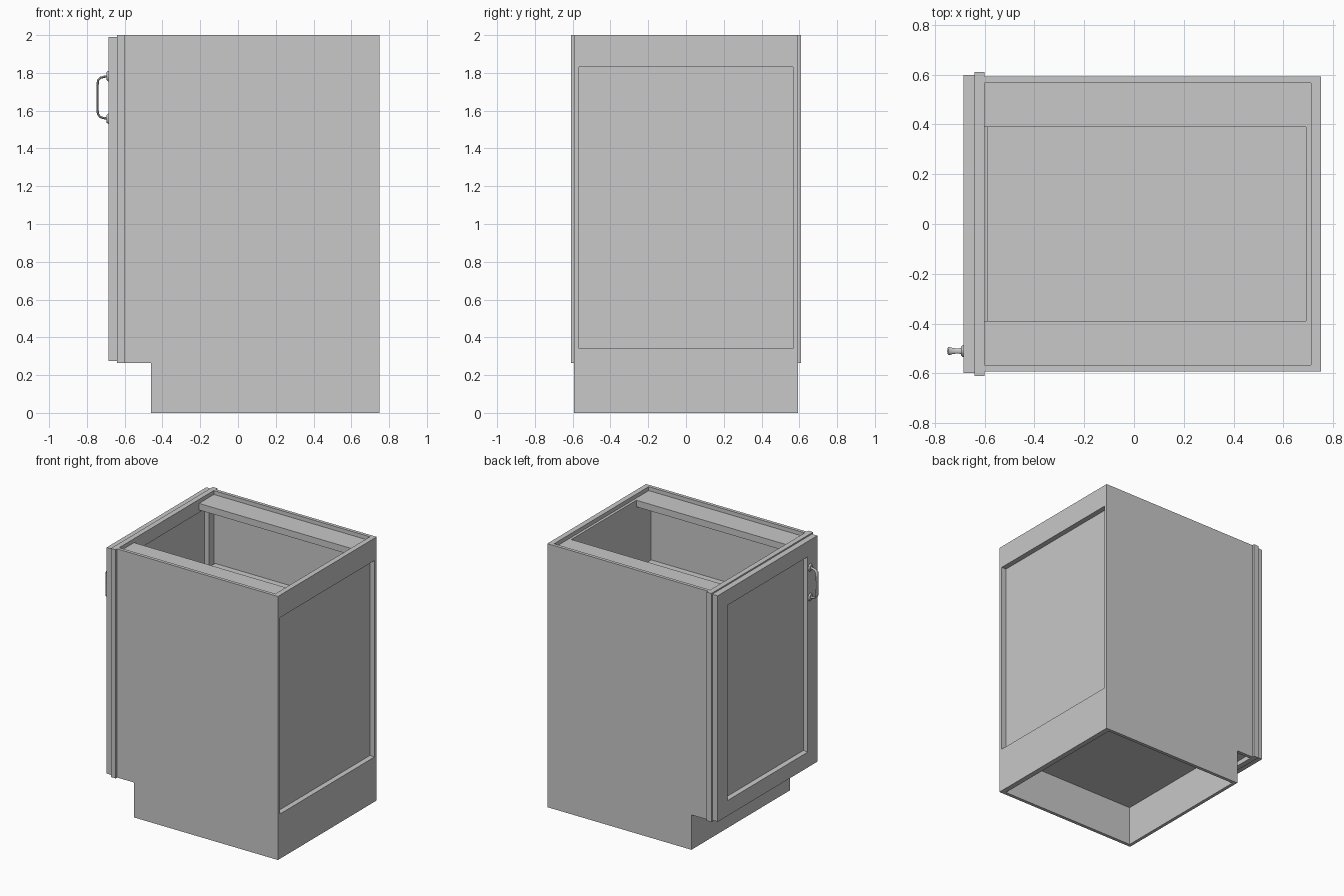
import bpy, bmesh, math
from mathutils import Vector

cube = bpy.data.objects.get("Cube")
if cube:
    bpy.data.objects.remove(cube, do_unlink=True)

GREY = (0.58, 0.58, 0.58, 1.0)
paint = bpy.data.materials.new("cabinet_grey")
paint.diffuse_color = GREY
paint.use_nodes = True
paint.node_tree.nodes["Principled BSDF"].inputs["Base Color"].default_value = GREY


def finish(name, bm):
    bmesh.ops.recalc_face_normals(bm, faces=bm.faces)
    mesh = bpy.data.meshes.new(name)
    bm.to_mesh(mesh)
    bm.free()
    mesh.materials.append(paint)
    obj = bpy.data.objects.new(name, mesh)
    bpy.context.collection.objects.link(obj)
    return obj


def box(name, x, y, z):
    """Box from (min, max) ranges."""
    bm = bmesh.new()
    bmesh.ops.create_cube(bm, size=1)
    for v in bm.verts:
        v.co = [(r[0] + r[1]) / 2 + c * (r[1] - r[0]) for r, c in zip((x, y, z), v.co)]
    return finish(name, bm)


def side_panel(name, y0, y1):
    """Side board with a toe notch at the door end."""
    outline = [(-0.60, 2), (0.75, 2), (0.75, 0), (-0.46, 0), (-0.46, 0.265), (-0.60, 0.265)]
    bm = bmesh.new()
    face = bm.faces.new([bm.verts.new((x, y0, z)) for x, z in outline])
    ext = bmesh.ops.extrude_face_region(bm, geom=[face])["geom"]
    bmesh.ops.translate(bm, vec=(0, y1 - y0, 0),
                        verts=[g for g in ext if isinstance(g, bmesh.types.BMVert)])
    return finish(name, bm)


# Carcass
OUT, INN = 0.592, 0.567
for label, s in (("left", 1), ("right", -1)):
    side_panel(f"{label}_side_panel", s * INN, s * OUT)
    box(f"{label}_top_stretcher", (-0.60, 0.71), sorted((s * 0.39, s * INN)), (1.92, 1.97))
    box(f"{label}_frame_stile", (-0.64, -0.60), sorted((s * 0.51, s * 0.61)), (0.265, 2))

WIDE = (-INN, INN)
box("back_top_rail", (0.71, 0.75), WIDE, (1.83, 2))
box("back_bottom_rail", (0.71, 0.75), WIDE, (0, 0.34))
box("back_panel", (0.69, 0.71), WIDE, (0.30, 1.97))
box("cabinet_floor", (-0.60, 0.71), WIDE, (0.30, 0.34))
box("shelf", (-0.59, 0.69), WIDE, (1.41, 1.45))
box("toe_board", (-0.46, -0.435), WIDE, (0, 0.30))

# Face frame rails
box("frame_top_rail", (-0.64, -0.60), (-0.51, 0.51), (1.90, 2))
box("frame_bottom_rail", (-0.64, -0.60), (-0.51, 0.51), (0.265, 0.36))

# Door slab with a recessed, slightly bevelled centre panel
door = box("door", (-0.685, -0.64), (-0.598, 0.598), (0.275, 1.99))
bm = bmesh.new()
bm.from_mesh(door.data)
bm.faces.ensure_lookup_table()
front = min(bm.faces, key=lambda f: f.calc_center_median().x)
bmesh.ops.inset_region(bm, faces=[front], thickness=0.165)
bmesh.ops.inset_region(bm, faces=[front], thickness=0.012, depth=-0.03)
bm.to_mesh(door.data)
bm.free()

# Handle: flattened bar swept along an arched path
HY, HZ = -0.51, 1.67
half = [(-0.686, 0.112, 0.013), (-0.708, 0.110, 0.010), (-0.728, 0.104, 0.012),
        (-0.741, 0.090, 0.016), (-0.744, 0.060, 0.016)]
path = half + [(-0.744, 0, 0.013)] + [(x, -z, w) for x, z, w in reversed(half)]
bm = bmesh.new()
rings = []
for i, (x, z, w) in enumerate(path):
    a, b = path[max(i - 1, 0)], path[min(i + 1, len(path) - 1)]
    t = Vector((b[0] - a[0], 0, b[1] - a[1])).normalized()
    normal = Vector((t.z, 0, -t.x))
    ring = []
    for k in range(12):
        ang = math.tau * k / 12
        co = Vector((x, HY, HZ + z)) + normal * 0.006 * math.cos(ang)
        co.y += w * math.sin(ang)
        ring.append(bm.verts.new(co))
    rings.append(ring)
for r, q in zip(rings, rings[1:]):
    for k in range(12):
        n = (k + 1) % 12
        bm.faces.new((r[k], r[n], q[n], q[k]))
bm.faces.new(rings[0])
bm.faces.new(rings[-1])
handle = finish("handle_bar", bm)
parts = [handle]

# Oval handle feet against the door
for label, s in (("upper", 1), ("lower", -1)):
    bm = bmesh.new()
    bmesh.ops.create_cone(bm, cap_ends=True, segments=16, radius1=1, radius2=0.7, depth=1)
    for v in bm.verts:
        a, b, c = v.co
        v.co = (-0.690 - c * 0.010, HY + a * 0.025, HZ + s * 0.113 + b * 0.030)
    parts.append(finish(f"{label}_handle_foot", bm))

bpy.ops.object.select_all(action="DESELECT")
for p in parts:
    p.select_set(True)
bpy.context.view_layer.objects.active = handle
bpy.ops.object.shade_smooth_by_angle(angle=math.radians(40))
